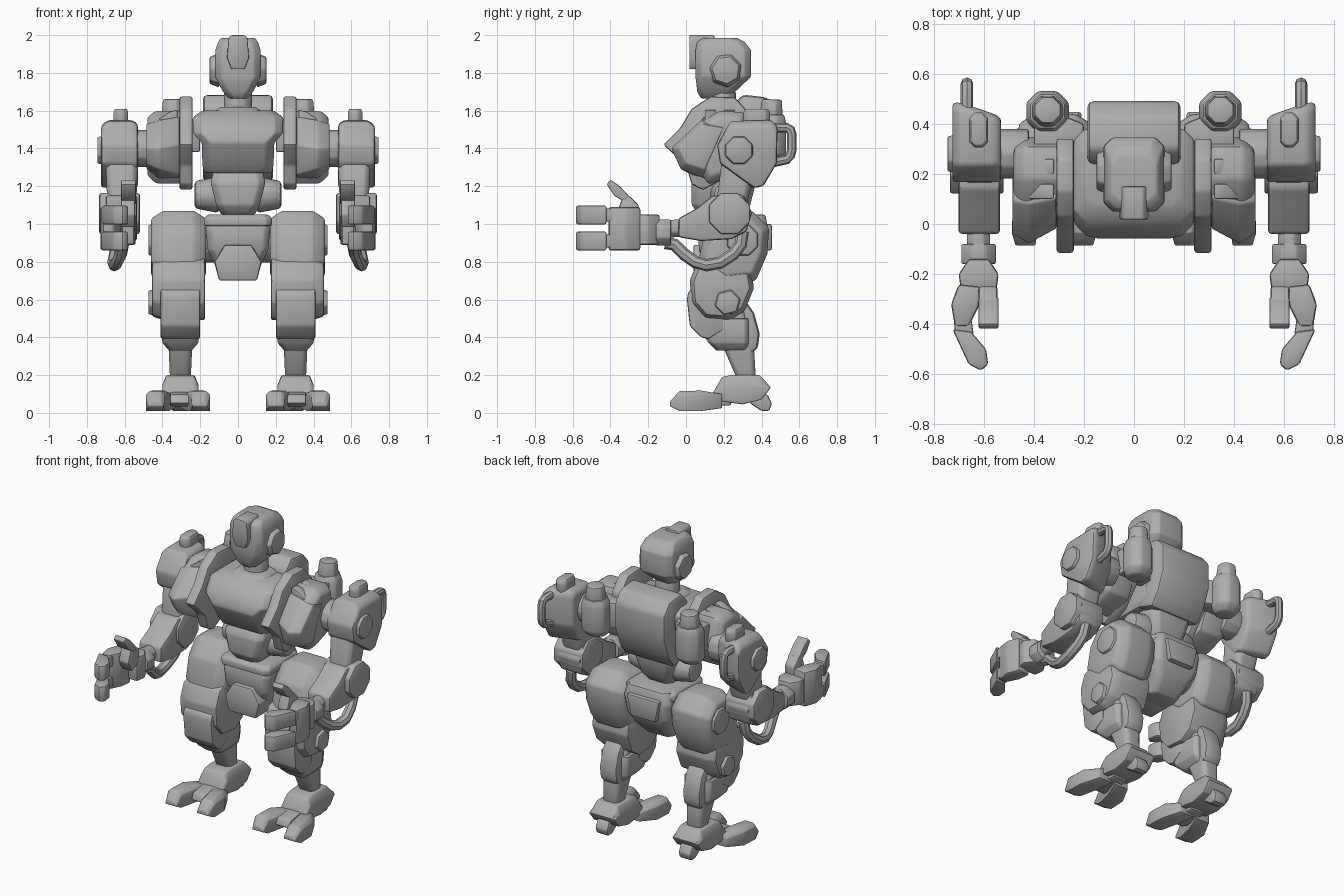
import bpy, bmesh, math
from mathutils import Vector

metal = bpy.data.materials.new("grey_metal")
metal.diffuse_color = (0.42, 0.42, 0.42, 1)


def finish(name, bm, bev=0.0, mirror=False):
    """Bevel the hard edges, shade, and optionally mirror across x = 0."""
    bmesh.ops.recalc_face_normals(bm, faces=bm.faces)
    if bev:
        hard = [e for e in bm.edges if len(e.link_faces) == 2 and e.calc_face_angle(0) > 0.45]
        bmesh.ops.bevel(bm, geom=hard, offset=bev, segments=2, profile=0.5,
                        affect='EDGES', clamp_overlap=True)
    for f in bm.faces:
        f.smooth = True
    me = bpy.data.meshes.new(name)
    bm.to_mesh(me)
    bm.free()
    me.set_sharp_from_angle(angle=math.radians(32))
    me.materials.append(metal)
    ob = bpy.data.objects.new(name, me)
    bpy.context.collection.objects.link(ob)
    if mirror:
        mod = ob.modifiers.new("mirror", 'MIRROR')
        mod.use_mirror_merge = False
    return ob


def loft(name, rings, bev=0.0, mirror=False):
    bm = bmesh.new()
    vs = [[bm.verts.new(p) for p in r] for r in rings]
    n = len(vs[0])
    for a, b in zip(vs, vs[1:]):
        for i in range(n):
            bm.faces.new((a[i], a[(i + 1) % n], b[(i + 1) % n], b[i]))
    bm.faces.new(vs[0])
    bm.faces.new(vs[-1][::-1])
    return finish(name, bm, bev, mirror)


def prism(name, axis, pts, a, b, bev=0.012, mirror=False, sa=1.0, sb=1.0):
    """Extrude a profile along an axis; sa and sb scale the two ends."""
    cu = sum(p[0] for p in pts) / len(pts)
    cv = sum(p[1] for p in pts) / len(pts)

    def ring(t, s):
        out = []
        for u, v in pts:
            u, v = cu + (u - cu) * s, cv + (v - cv) * s
            out.append({'x': (t, u, v), 'y': (u, t, v), 'z': (u, v, t)}[axis])
        return out
    # scaled ends get a full-size section part way, giving a wide chamfer
    m = (b - a) * 0.22
    rings = [ring(a, sa)]
    if sa != 1:
        rings.append(ring(a + m, 1))
    if sb != 1:
        rings.append(ring(b - m, 1))
    return loft(name, rings + [ring(b, sb)], bev, mirror)


def stack(name, levels, c, bev=0.01, cx=0.0, mirror=False):
    """Chamfered box sections (z, half width, y front, y back) stacked in z."""
    rings = []
    for z, w, y0, y1 in levels:
        k = min(c, w * 0.6, (y1 - y0) * 0.4)
        pts = [(-w + k, y0), (w - k, y0), (w, y0 + k), (w, y1 - k),
               (w - k, y1), (-w + k, y1), (-w, y1 - k), (-w, y0 + k)]
        rings.append([(cx + x, y, z) for x, y in pts])
    return loft(name, rings, bev, mirror)


def cyl(name, p0, p1, r0, r1=None, n=8, bev=0.008, mirror=False):
    p0, p1 = Vector(p0), Vector(p1)
    d = (p1 - p0).normalized()
    u = d.orthogonal().normalized()
    v = d.cross(u)
    rings = []
    for p, r in ((p0, r0), (p1, r0 if r1 is None else r1)):
        angs = [2 * math.pi * (i + 0.5) / n for i in range(n)]
        rings.append([p + (u * math.cos(t) + v * math.sin(t)) * r for t in angs])
    return loft(name, rings, bev, mirror)


def tube(name, pts, r, n=8):
    pts = [Vector(p) for p in pts]
    rings = []
    for i, p in enumerate(pts):
        t = (pts[min(i + 1, len(pts) - 1)] - pts[max(i - 1, 0)]).normalized()
        v = t.cross(Vector((1, 0, 0))).normalized()
        u = v.cross(t)
        rings.append([p + (u * math.cos(a) + v * math.sin(a)) * r
                      for a in (2 * math.pi * k / n for k in range(n))])
    return loft(name, rings, 0, True)


# Head, crest, ear discs and neck
stack("head", [(1.665, .05, .08, .22), (1.70, .08, .06, .26), (1.78, .122, .05, .345),
               (1.92, .12, .05, .345), (1.965, .105, .06, .31), (1.985, .09, .09, .27)], .035, .008)
prism("head_crest", 'y', [(-.035, 1.82), (.035, 1.82), (.058, 1.88), (.05, 1.985), (.035, 2.0), (-.035, 2.0),
                          (-.05, 1.985), (-.058, 1.88)], .018, .15, .006)
cyl("ear_disc", (.10, .21, 1.815), (.15, .21, 1.815), .095, .075, 7, mirror=True)
cyl("neck", (0, .19, 1.52), (0, .19, 1.70), .075, n=12)
stack("collar", [(1.55, .14, .04, .33), (1.59, .13, .05, .31), (1.62, .095, .09, .28)], .05)

# Torso and backpack
stack("chest", [(1.27, .18, .04, .32), (1.31, .188, .01, .36), (1.43, .192, -.06, .38), (1.48, .238, -.05, .38),
                (1.565, .24, .01, .38), (1.60, .19, .07, .36)], .045, .01)
prism("backpack", 'x', [(.24, 1.27), (.38, 1.22), (.44, 1.30), (.49, 1.43), (.49, 1.6),
                        (.43, 1.67), (.30, 1.685), (.24, 1.62)], -.185, .185, .022)
prism("chest_fin", 'x', [(-.12, 1.42), (-.03, 1.51), (.03, 1.61), (.13, 1.675), (.26, 1.67), (.34, 1.58),
                         (.34, 1.40), (.22, 1.25), (.09, 1.18), (.03, 1.21), (.0, 1.31)], .24, .31, .012, True)
stack("waist", [(1.05, .09, .07, .30), (1.10, .115, .03, .34), (1.22, .145, .03, .37),
                (1.28, .13, .06, .37)], .035)
cyl("waist_side", (.10, .22, 1.155), (.23, .22, 1.155), .10, .075, 12, .02, True)

# Rear canisters
stack("canister", [(1.33, .06, .38, .49), (1.37, .085, .365, .53), (1.53, .085, .365, .53), (1.58, .07, .38, .52)],
      .045, .012, .345, True)
cyl("canister_cap", (.345, .45, 1.56), (.345, .455, 1.66), .068, .056, 8, mirror=True)
prism("canister_bracket", 'z', [(.20, .30), (.40, .28), (.40, .42), (.30, .44), (.20, .40)], 1.38, 1.55, .012, True)

# Shoulders
prism("shoulder", 'x', [(.0, 1.38), (.08, 1.54), (.18, 1.60), (.31, 1.59), (.35, 1.42), (.29, 1.27), (.12, 1.21)],
      .28, .48, .014, True, sb=.8)
loft("shoulder_plate", [
    [(.31, -.02, 1.42), (.31, .10, 1.57), (.31, .20, 1.55), (.31, .12, 1.24), (.31, .03, 1.26)],
    [(.42, -.08, 1.40), (.42, .08, 1.55), (.42, .20, 1.53), (.42, .10, 1.24), (.42, -.03, 1.29)],
    [(.485, -.04, 1.40), (.485, .09, 1.53), (.485, .20, 1.51), (.485, .10, 1.29), (.485, .0, 1.32)]], .008, True)
for i, y in enumerate((.10, .20)):
    prism("shoulder_ridge_%d" % (i + 1), 'y', [(.32, 1.50), (.32, 1.605), (.36, 1.595), (.46, 1.53), (.46, 1.48)],
          y, y + .06, .006, True)
cyl("shoulder_axle", (.42, .28, 1.40), (.58, .28, 1.40), .10, n=12, mirror=True)

# Upper arm housing (slanted back), cap, disc and handle
side = [(.165, 1.42), (.235, 1.545), (.46, 1.55), (.485, 1.52), (.48, 1.32), (.41, 1.20), (.36, 1.19), (.18, 1.32)]
loft("upper_arm", [[(x, y - (dy if y > .3 else 0), z - (dz if z > 1.5 else 0)) for y, z in side]
                   for x, dy, dz in ((.53, .06, .02), (.56, .045, 0), (.69, .0, 0), (.725, .0, .03))], .015, True)
cyl("arm_disc", (.70, .28, 1.39), (.745, .28, 1.39), .085, .075, 8, mirror=True)
stack("arm_cap", [(1.53, .038, .305, .445), (1.59, .038, .305, .445), (1.61, .032, .315, .435)], .03, .005, .62, True)
tube("arm_handle", [(.667, .46, 1.51), (.667, .535, 1.51), (.667, .552, 1.50), (.667, .56, 1.475), (.667, .56, 1.39),
                    (.667, .552, 1.362), (.667, .535, 1.342), (.667, .46, 1.325)], .025)
stack("arm_link", [(1.06, .07, .15, .31), (1.18, .08, .17, .34), (1.34, .085, .19, .38)], .025, .01, .615, True)

# Elbow, forearm, cable and wrist
prism("forearm", 'x', [(-.04, .93), (-.04, 1.03), (.06, 1.085), (.14, 1.15), (.30, 1.16), (.35, 1.06),
                       (.32, .96), (.24, .92), (.08, .91)], .535, .70, .014, True)
cyl("elbow_disc", (.52, .23, 1.055), (.735, .23, 1.055), .118, n=8, bev=.012, mirror=True)
tube("forearm_cable", [(.61, -.11, .90), (.61, -.06, .89), (.62, -.01, .84), (.64, .05, .798), (.655, .11, .782),
                       (.66, .18, .795), (.65, .25, .84), (.64, .29, .89), (.63, .30, .96)], .033)
cyl("wrist_ring", (.62, -.16, .955), (.62, -.08, .955), .075, n=8, mirror=True)
cyl("wrist_rod", (.62, -.25, .965), (.62, .0, .98), .05, n=8, mirror=True)

# Hand: heel, palm, two fingers and thumb
prism("hand_heel", 'z', [(.54, -.20), (.58, -.14), (.66, -.14), (.70, -.20), (.69, -.27), (.55, -.27)],
      .89, 1.05, .012, True)
prism("palm", 'z', [(.61, -.25), (.70, -.24), (.73, -.32), (.715, -.41), (.66, -.41), (.62, -.33)],
      .86, 1.09, .014, True)
for i, z in enumerate((.86, .998)):
    prism("finger_base_%d" % (i + 1), 'z', [(.65, -.37), (.72, -.37), (.715, -.43), (.68, -.47), (.64, -.44)],
          z + .015, z + .085, .008, True)
    prism("finger_tip_%d" % (i + 1), 'z', [(.65, -.43), (.725, -.42), (.66, -.56), (.61, -.585), (.582, -.56), (.59, -.50)],
          z, z + .1, .01, True)
prism("thumb_base", 'x', [(-.25, 1.02), (-.25, 1.10), (-.30, 1.15), (-.34, 1.13), (-.37, 1.05), (-.33, .98)],
      .545, .62, .01, True)
prism("thumb_tip", 'x', [(-.30, 1.10), (-.29, 1.135), (-.35, 1.20), (-.40, 1.235), (-.42, 1.21), (-.38, 1.15)],
      .54, .62, .008, True)

# Pelvis and hips
stack("pelvis", [(.70, .10, .17, .30), (.78, .12, .11, .38), (.86, .16, .07, .42),
                 (.97, .17, .06, .435), (1.05, .15, .09, .42)], .03, .012)
stack("pelvis_belt", [(.99, .18, .05, .40), (1.03, .18, .05, .40), (1.05, .16, .07, .38)], .03, .008)
prism("pelvis_plate", 'y', [(-.125, .80), (-.07, .89), (.07, .89), (.125, .80), (.10, .70), (-.10, .70)], .04, .2, .01)
prism("pelvis_rear_plate", 'y', [(-.12, 1.0), (.12, 1.0), (.09, .86), (-.09, .86)], .36, .455, .012)
cyl("hip_axle", (-.3, .26, .91), (.3, .26, .91), .115, n=12)
cyl("hip_disc", (.42, .30, .915), (.475, .30, .915), .10, .085, 8, mirror=True)

# Legs: hip shell, front armour, knee and shin
prism("thigh", 'x', [(.06, .78), (.10, .96), (.19, 1.07), (.35, 1.07), (.44, .98), (.43, .84), (.37, .70),
                     (.20, .68)], .17, .46, .014, True, sa=.78, sb=.78)
prism("thigh_armour", 'x', [(.02, .70), (.06, .80), (.16, .84), (.34, .78), (.36, .66), (.31, .54), (.23, .49),
                            (.10, .50), (.03, .58)], .175, .455, .012, True, sb=.88)
cyl("knee_disc", (.42, .22, .585), (.475, .22, .585), .08, .066, 6, mirror=True)
prism("knee_pad", 'x', [(.005, .60), (.01, .635), (.04, .67), (.2, .65), (.2, .44), (.12, .39), (.08, .40), (.02, .46)],
      .20, .41, .012, True)
stack("knee_frame", [(.33, .06, .16, .33), (.37, .095, .12, .33), (.42, .10, .09, .33), (.50, .10, .05, .33)],
      .02, .006, .305, True)
stack("shin", [(.18, .055, .27, .37), (.34, .062, .20, .36), (.44, .07, .16, .34), (.56, .09, .10, .30)],
      .02, .01, .305, True)
prism("calf", 'x', [(.22, .60), (.31, .60), (.36, .53), (.39, .42), (.38, .34), (.34, .31), (.27, .40)],
      .24, .37, .025, True)

# Feet: ankle block, heel claw, bridge and toes
foot = [(.14, .10), (.19, .19), (.24, .21), (.39, .215), (.45, .135), (.40, .07), (.30, .045), (.19, .06)]
loft("foot", [[(.305 + x, y, min(z, t)) for y, z in foot]
              for x, t in ((-.095, .15), (-.075, .20), (.075, .20), (.095, .15))], .008, True)
prism("heel", 'x', [(.34, .10), (.43, .10), (.455, .05), (.44, .01), (.40, .01), (.34, .05)], .26, .35, .01, True)
prism("foot_bridge", 'x', [(.02, .05), (.04, .095), (.22, .12), (.24, .04), (.06, .035)], .25, .36, .01, True)
for name, s in (("inner_toe", -1), ("outer_toe", 1)):
    rings = []
    for y, off, w, z0, z1 in ((-.085, .115, .04, .035, .06), (-.035, .12, .05, .01, .115),
                              (.08, .105, .06, .01, .118), (.19, .06, .05, .025, .10)):
        x = .318 + s * off
        rings.append([(x - w, y, z0), (x + w, y, z0), (x + w, y, z1 - .02),
                      (x + w * .6, y, z1), (x - w * .6, y, z1), (x - w, y, z1 - .02)])
    loft(name, rings, .004, True)
